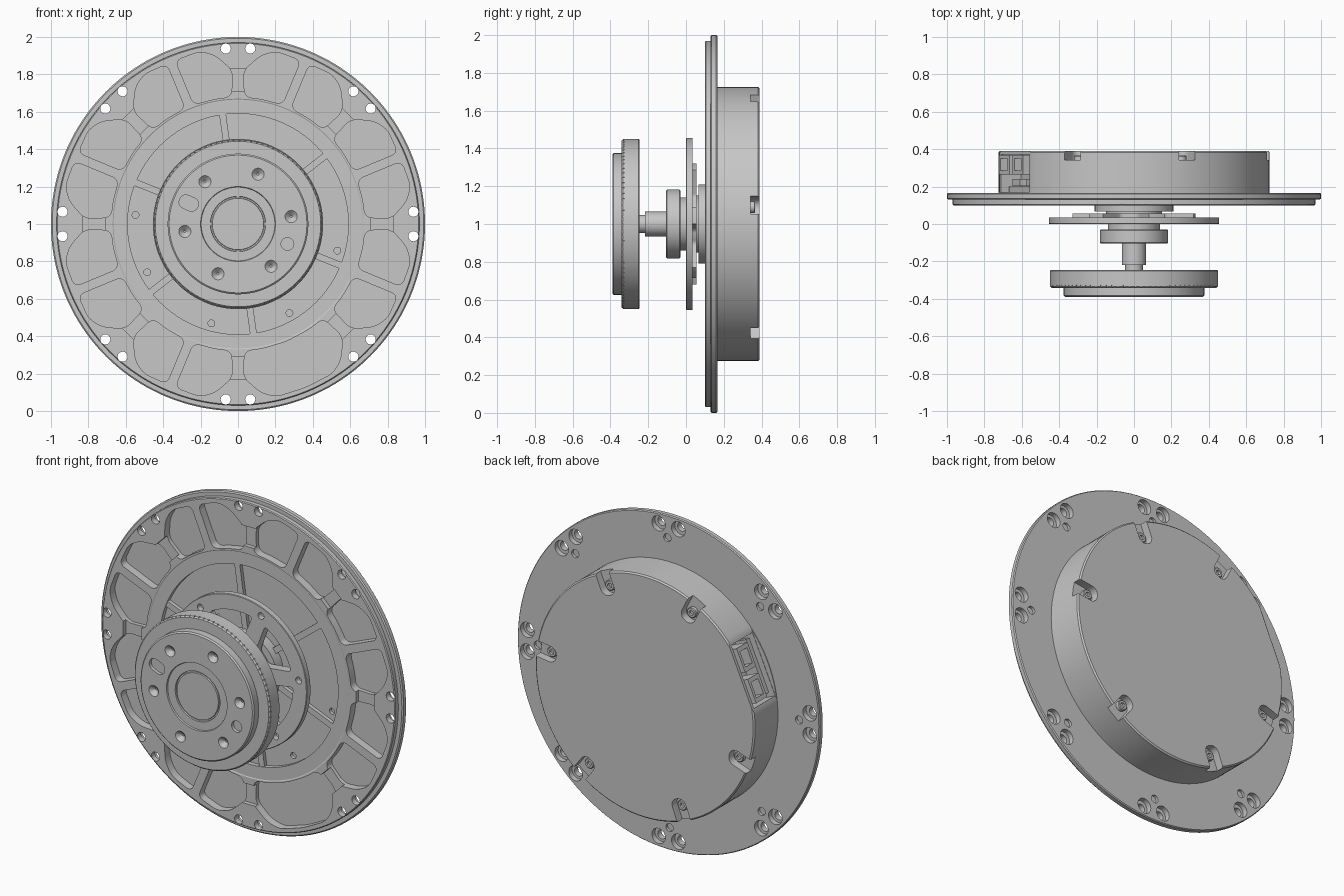
import bpy, bmesh
from math import cos, sin, pi, radians
from mathutils import Matrix, Vector

if "Cube" in bpy.data.objects:
    bpy.data.objects.remove(bpy.data.objects["Cube"])

grey = bpy.data.materials.new("machined_grey")
grey.use_nodes = True
TONE = (0.57, 0.57, 0.57, 1)
grey.diffuse_color = TONE
grey.node_tree.nodes["Principled BSDF"].inputs["Base Color"].default_value = TONE
AXIS_HEIGHT = 1.0


def polar(angle, r, off=0):
    """Point in the disc plane: radius r along angle, shifted sideways by off."""
    a = radians(angle)
    return (r * cos(a) - off * sin(a), r * sin(a) + off * cos(a))


def to_object(name, bm):
    bmesh.ops.recalc_face_normals(bm, faces=bm.faces)
    mesh = bpy.data.meshes.new(name)
    bm.to_mesh(mesh)
    bm.free()
    mesh.materials.append(grey)
    ob = bpy.data.objects.new(name, mesh)
    ob.location.z = AXIS_HEIGHT
    bpy.context.collection.objects.link(ob)
    return ob


def lathe(name, profile, steps=128):
    """Revolve (radius, y) points, which start and end on the axis."""
    bm = bmesh.new()
    vs = [bm.verts.new((r, y, 0)) for r, y in profile]
    es = [bm.edges.new(p) for p in zip(vs, vs[1:])]
    bmesh.ops.spin(bm, geom=vs + es, cent=(0, 0, 0), axis=(0, 1, 0),
                   angle=2 * pi, steps=steps)
    bmesh.ops.remove_doubles(bm, verts=bm.verts, dist=1e-5)
    return to_object(name, bm)


def prism(bm, pts, y0, y1, rounding=0):
    """Extrude a flat outline from y0 to y1, with rounded corners."""
    tmp = bmesh.new()
    tmp.faces.new([tmp.verts.new((x, y0, z)) for x, z in pts])
    if rounding:
        bmesh.ops.bevel(tmp, geom=tmp.verts[:], offset=rounding, segments=5,
                        profile=0.5, affect='VERTICES', clamp_overlap=True)
    ext = bmesh.ops.extrude_face_region(tmp, geom=tmp.faces[:], use_keep_orig=True)
    moved = [v for v in ext["geom"] if isinstance(v, bmesh.types.BMVert)]
    bmesh.ops.translate(tmp, verts=moved, vec=(0, y1 - y0, 0))
    bmesh.ops.recalc_face_normals(tmp, faces=tmp.faces)
    mesh = bpy.data.meshes.new("tmp")
    tmp.to_mesh(mesh)
    tmp.free()
    bm.from_mesh(mesh)
    bpy.data.meshes.remove(mesh)


def block(bm, angle, r0, r1, half, y0, y1, rounding=0, off=0):
    prism(bm, [polar(angle, r0, off - half), polar(angle, r1, off - half),
               polar(angle, r1, off + half), polar(angle, r0, off + half)], y0, y1, rounding)


def peg(bm, angle, r, rad0, y0, y1, rad1=None, n=24):
    """Cylinder or cone along the main axis."""
    x, z = polar(angle, r)
    place = Matrix.Translation(Vector((x, (y0 + y1) / 2, z))) @ Matrix.Rotation(-pi / 2, 4, 'X')
    bmesh.ops.create_cone(bm, cap_ends=True, segments=n, radius1=rad0,
                          radius2=rad0 if rad1 is None else rad1,
                          depth=y1 - y0, matrix=place)


def cut(target, bm):
    cutter = to_object("cutter", bm)
    mod = target.modifiers.new("cut", 'BOOLEAN')
    mod.operation, mod.solver, mod.object = 'DIFFERENCE', 'EXACT', cutter
    mod.use_self = True
    bpy.context.view_layer.objects.active = target
    bpy.ops.object.modifier_apply(modifier=mod.name)
    bpy.data.objects.remove(cutter)


# Mounting flange with an inner recess and a rim step
flange = lathe("mounting_flange", [
    (0, 0.13), (0.59, 0.13), (0.59, 0.103), (0.665, 0.103), (0.67, 0.1), (0.965, 0.1),
    (0.97, 0.105), (0.97, 0.13), (0.993, 0.13), (1, 0.136), (1, 0.16), (0.995, 0.166), (0, 0.166)], 160)


def pocket_side(a, s):
    """Pocket outline beside the bolt position at angle a, from inside to rim."""
    return [polar(a + 11 * s, 0.68), polar(a, 0.68, 0.035 * s), polar(a, 0.82, 0.03 * s),
            polar(a, 0.9, 0.12 * s), polar(a + 12.5 * s, 0.945)]


# Pockets in mirrored pairs beside each bolt position; one pair is merged
bm = bmesh.new()
for k in range(8):
    for s in (1, -1):
        if (k, s) not in ((6, 1), (7, -1)):
            b = 45 * k + 22.5 * s
            prism(bm, pocket_side(45 * k, s) + [polar(b, 0.935, -0.025 * s),
                  polar(b, 0.68, -0.025 * s)], 0.05, 0.148, 0.033)
prism(bm, pocket_side(270, 1) + [polar(292.5, 0.945)] + pocket_side(315, -1)[::-1]
      + [polar(292.5, 0.68)], 0.05, 0.148, 0.033)
cut(flange, bm)

# Lowered bridges between pockets at the bolt positions
bm = bmesh.new()
for k in range(8):
    block(bm, 45 * k, 0.71, 0.83, 0.05, 0.05, 0.125)
cut(flange, bm)

# Bolt holes, their rear counterbores and a small blind hole in each group
bm = bmesh.new()
for k in range(8):
    for s in (-1, 1):
        peg(bm, 45 * k + 4 * s, 0.94, 0.027, 0.0, 0.3)
cut(flange, bm)
bm = bmesh.new()
for k in range(8):
    for s in (-1, 1):
        peg(bm, 45 * k + 4 * s, 0.937, 0.045, 0.135, 0.3)
    peg(bm, 45 * k - 0.5, 0.865, 0.024, 0.15, 0.3)
cut(flange, bm)

# Small holes in the flange recess
bm = bmesh.new()
for a in (98, 175, 208, 255, 300, 345):
    peg(bm, a, 0.55, 0.018, 0.0, 0.15)
cut(flange, bm)

# Ribs in the flange recess
bm = bmesh.new()
for k in range(6):
    block(bm, 38 + 60 * k, 0.2, 0.592, 0.018, 0.108, 0.132)
to_object("recess_ribs", bm)

# Rear housing with screw notches, a flat side and a connector opening
housing = lathe("rear_housing", [
    (0, 0.16), (0.725, 0.16), (0.725, 0.382), (0.717, 0.39), (0, 0.39)])
SCREWS = (8, 67, 117, 199, 249, 307)
bm = bmesh.new()
for a in SCREWS:
    block(bm, a, 0.592, 0.85, 0.047, 0.342, 0.45, 0.042)
cut(housing, bm)
bm = bmesh.new()
block(bm, 156, 0.695, 0.9, 0.3, 0.17, 0.45)
cut(housing, bm)
bm = bmesh.new()
block(bm, 156, 0.58, 0.9, 0.185, 0.172, 0.372)
cut(housing, bm)

# Cover screws with sockets
for i, a in enumerate(SCREWS):
    screw = lathe("cover_screw_%d" % (i + 1), [
        (0, 0.335), (0.03, 0.335), (0.03, 0.362), (0.026, 0.366),
        (0.014, 0.366), (0.014, 0.352), (0, 0.352)], 24)
    x, z = polar(a, 0.64)
    screw.location += Vector((x, 0, z))

# Connectors inside the side opening
bm = bmesh.new()
block(bm, 156, 0.57, 0.66, 0.16, 0.168, 0.2)
for off in (-0.09, 0.09):
    block(bm, 156, 0.57, 0.72, 0.07, 0.265, 0.368, off=off)
    block(bm, 156, 0.57, 0.65, 0.05, 0.202, 0.24, off=off)
connectors = to_object("connectors", bm)
bm = bmesh.new()
for off in (-0.09, 0.09):
    block(bm, 156, 0.64, 0.9, 0.045, 0.285, 0.35, off=off)
cut(connectors, bm)

# Central boss and neck
lathe("central_boss", [(0, 0.14), (0.21, 0.14), (0.21, 0.066), (0.15, 0.066),
                       (0.15, 0.03), (0, 0.03)], 96)

# Spoked carrier plate
carrier = lathe("carrier_plate", [
    (0, 0), (0.452, 0), (0.455, 0.003), (0.455, 0.035), (0.33, 0.035),
    (0.33, 0.056), (0, 0.056)])
bm = bmesh.new()
for k in range(6):
    a = 38 + 60 * k
    prism(bm, [polar(a + t, 0.365) for t in (-23, -12, 0, 12, 23)] +
          [polar(a + t, 0.18) for t in (14, 0, -14)], -0.1, 0.2, 0.02)
    peg(bm, a + 30, 0.405, 0.02, -0.1, 0.2)
cut(carrier, bm)

# Shaft with collar
lathe("shaft_and_collar", [
    (0, 0.01), (0.14, 0.01), (0.14, -0.03), (0.178, -0.03), (0.182, -0.034),
    (0.182, -0.1), (0.178, -0.105), (0.065, -0.105), (0.065, -0.218),
    (0.048, -0.218), (0.048, -0.26), (0, -0.26)], 96)

# Output disc with shallow rings, dimples and a slot on its face
disc = lathe("output_disc", [
    (0, -0.245), (0.444, -0.245), (0.45, -0.251), (0.45, -0.333), (0.442, -0.341),
    (0.376, -0.341), (0.376, -0.383), (0.368, -0.39), (0.2, -0.39), (0.197, -0.382),
    (0.148, -0.382), (0.146, -0.374), (0.139, -0.374), (0.137, -0.382), (0, -0.382)])
bm = bmesh.new()
for k in range(6):
    peg(bm, 8 + 60 * k, 0.287, 0.038, -0.395, -0.365, 0.006)
peg(bm, -22, 0.285, 0.034, -0.45, -0.37)
block(bm, 157, 0.234, 0.338, 0.037, -0.45, -0.37, 0.034)
cut(disc, bm)

# Fine grip notches around the disc edge
bm = bmesh.new()
for k in range(90):
    block(bm, 4 * k + 1, 0.445, 0.47, 0.003, -0.35, -0.326)
cut(disc, bm)

# Smooth round walls, keep machined edges sharp
bpy.ops.object.select_all(action='DESELECT')
for ob in bpy.context.collection.objects:
    if ob.type == 'MESH' and ob.data.materials and ob.data.materials[0] == grey:
        ob.select_set(True)
        bpy.context.view_layer.objects.active = ob
bpy.ops.object.shade_smooth_by_angle(angle=radians(30))
